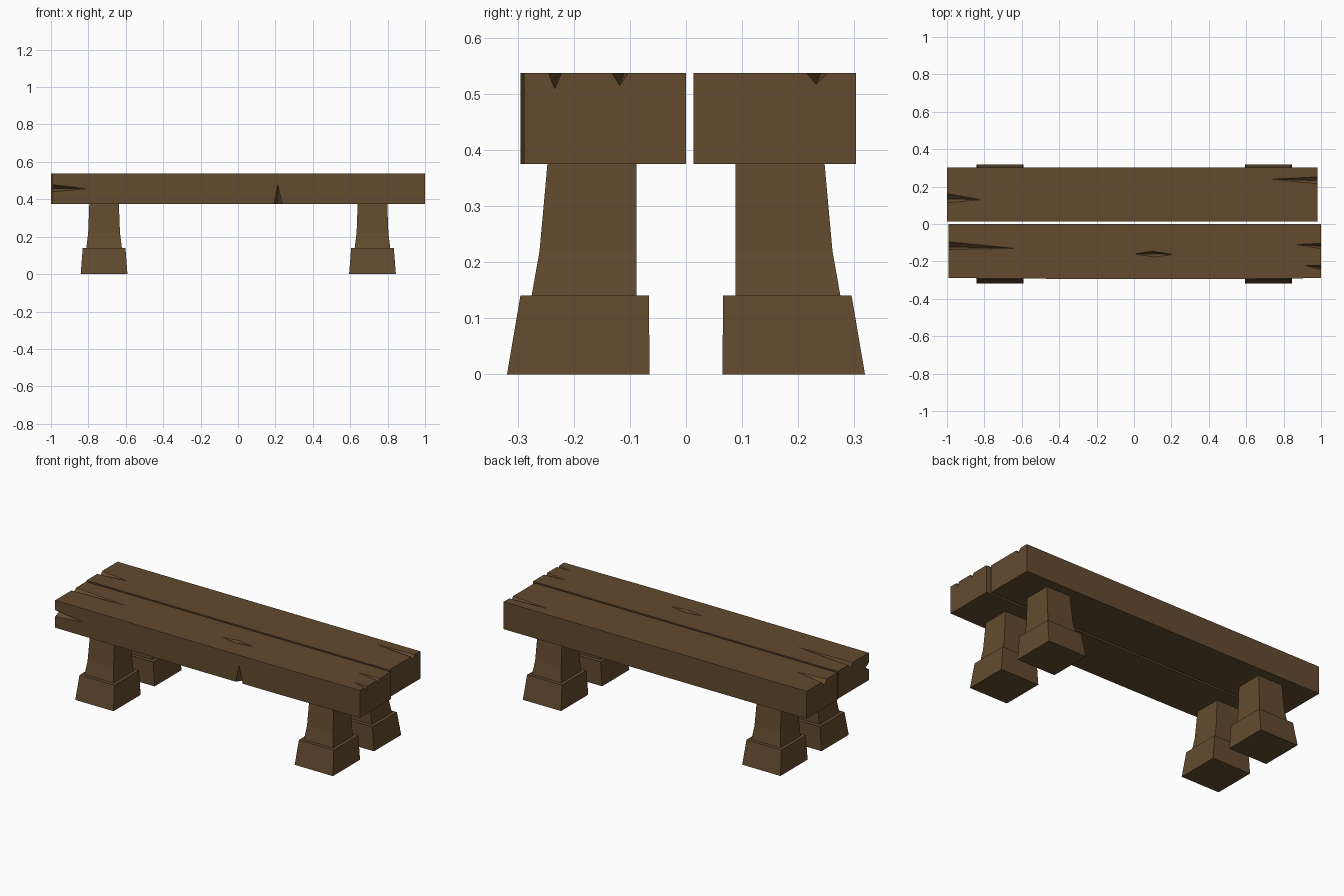
import bpy, bmesh
from mathutils import Vector

if "Cube" in bpy.data.objects:
    bpy.data.objects.remove(bpy.data.objects["Cube"])

wood = bpy.data.materials.new("brown wood")
wood.diffuse_color = (0.125, 0.070, 0.028, 1)
wood.use_nodes = True
wood.node_tree.nodes["Principled BSDF"].inputs["Base Color"].default_value = wood.diffuse_color

Z0, Z1 = 0.375, 0.537


def finish(name, bm):
    bmesh.ops.recalc_face_normals(bm, faces=bm.faces)
    me = bpy.data.meshes.new(name)
    bm.to_mesh(me)
    bm.free()
    me.materials.append(wood)
    ob = bpy.data.objects.new(name, me)
    bpy.context.collection.objects.link(ob)
    return ob


def loft(name, rings):
    """Closed solid through rings of equal point count."""
    bm = bmesh.new()
    vs = [[bm.verts.new(p) for p in r] for r in rings]
    n = len(vs[0])
    for a, b in zip(vs, vs[1:]):
        for i in range(n):
            j = (i + 1) % n
            bm.faces.new((a[i], a[j], b[j], b[i]))
    bm.faces.new(vs[0][::-1])
    bm.faces.new(vs[-1])
    return finish(name, bm)


def hull(points):
    bm = bmesh.new()
    for p in points:
        bm.verts.new(p)
    res = bmesh.ops.convex_hull(bm, input=bm.verts)
    junk = set(res["geom_interior"] + res["geom_unused"])
    bmesh.ops.delete(bm, geom=[v for v in junk if isinstance(v, bmesh.types.BMVert)], context='VERTS')
    ob = finish("crack_cutter", bm)
    ob.hide_render = True
    return ob


def crack(tip, a, b, deep, up):
    """Wedge crack running from a tip to an open mouth, pushed past the surface."""
    tip, up = Vector(tip), Vector(up) * 0.03
    a, b, c = (tip + (Vector(p) - tip) * 1.1 for p in (a, b, deep))
    return hull([tip, a, b, c, tip + up, a + up, b + up])


def end_crack(x, tip_x, tip_y, y0, y1, depth, yc=None):
    yc = (y0 + y1) / 2 if yc is None else yc
    return crack((tip_x, tip_y, Z1), (x, y0, Z1), (x, y1, Z1), (x, yc, Z1 - depth), (0, 0, 1))


def carve(ob, cutters):
    for c in cutters:
        m = ob.modifiers.new("crack", 'BOOLEAN')
        m.operation = 'DIFFERENCE'
        m.solver = 'EXACT'
        m.object = c
    dg = bpy.context.evaluated_depsgraph_get()
    me = bpy.data.meshes.new_from_object(ob.evaluated_get(dg))
    ob.modifiers.clear()
    ob.data = me
    for c in cutters:
        bpy.data.objects.remove(c)


# Seat planks
def plank(name, outline):
    return loft(name, [[(x, y, z) for x, y in outline] for z in (Z0, Z1)])


front = plank("front_seat_plank", [(-0.993, -0.289), (-0.15, -0.295), (0.45, -0.295),
                                   (1.0, -0.289), (1.0, 0.0), (-0.993, 0.0)])
back = plank("back_seat_plank", [(-1.0, 0.013), (0.98, 0.013), (0.98, 0.303), (-1.0, 0.303)])

# Cracks in the front plank: ends, knot on top, side split, bottom edge split
knot = [Vector(p) for p in ((0.005, -0.16, Z1), (0.21, -0.163, Z1), (0.1, -0.145, Z1), (0.11, -0.177, Z1))]
carve(front, [
    end_crack(-0.993, -0.64, -0.13, -0.137, -0.095, 0.03, -0.122),
    end_crack(1.0, 0.865, -0.11, -0.132, -0.103, 0.022, -0.118),
    end_crack(1.0, 0.915, -0.222, -0.245, -0.222, 0.028, -0.234),
    hull(knot + [p + Vector((0, 0, 0.03)) for p in knot] + [Vector((0.1, -0.16, Z1 - 0.025))]),
    crack((-0.81, -0.290, 0.457), (-0.993, -0.289, 0.44), (-0.993, -0.289, 0.478),
          (-0.993, -0.255, 0.458), (0, -1, 0)),
    crack((0.213, -0.295, 0.48), (0.193, -0.295, Z0), (0.237, -0.295, Z0),
          (0.215, -0.262, Z0), (0, -1, 0)),
])
# Cracks in the back plank ends
carve(back, [
    end_crack(-1.0, -0.82, 0.13, 0.113, 0.163, 0.03, 0.135),
    end_crack(0.98, 0.735, 0.24, 0.215, 0.252, 0.02, 0.232),
])


# Legs: stepped foot block and tapered post, flat on the inner side
def block(name, cx, side, rows):
    loft(name, [[(cx - h, side * yi, z), (cx + h, side * yi, z),
                 (cx + h, side * yo, z), (cx - h, side * yo, z)] for z, h, yi, yo in rows])


for sx, cx in (("left", -0.716), ("right", 0.719)):
    for sy, side in (("front", -1), ("back", 1)):
        block(f"{sy}_{sx}_foot", cx, side, [(0, 0.125, 0.065, 0.319), (0.141, 0.114, 0.066, 0.295)])
        block(f"{sy}_{sx}_leg", cx, side, [(0.141, 0.095, 0.088, 0.275), (0.22, 0.085, 0.088, 0.261),
                                           (Z0, 0.079, 0.088, 0.247)])
